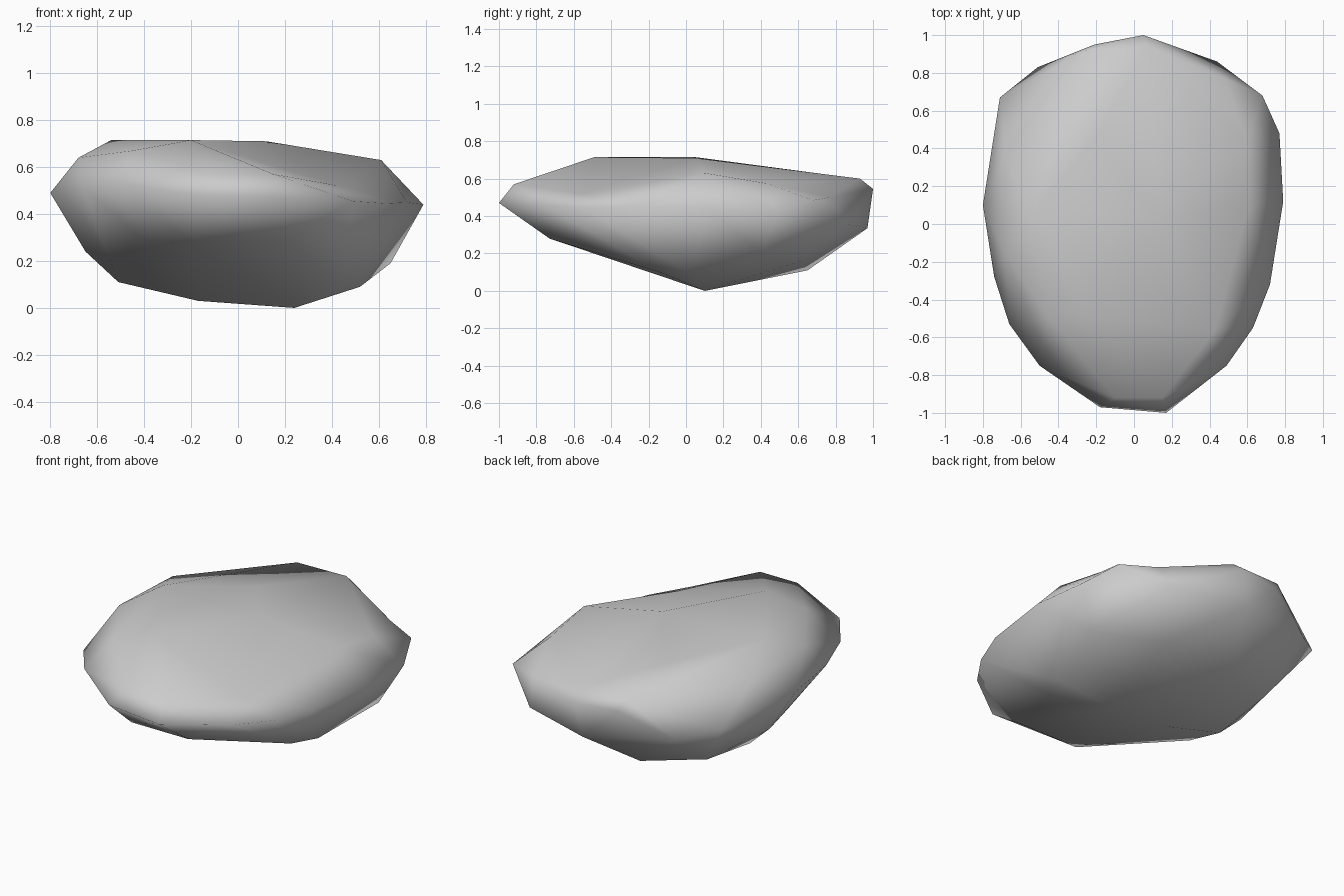
import bpy, bmesh

# widest outline of the stone, back point first, then round the left side
rim = [
    (0.05, 1.0, 0.545), (-0.21, 0.95, 0.54), (-0.51, 0.83, 0.40), (-0.71, 0.67, 0.46),
    (-0.80, 0.10, 0.49), (-0.74, -0.28, 0.49), (-0.66, -0.53, 0.515), (-0.50, -0.75, 0.53),
    (-0.18, -0.97, 0.48), (0.17, -1.0, 0.47), (0.49, -0.75, 0.455), (0.63, -0.55, 0.445),
    (0.72, -0.32, 0.45), (0.79, 0.12, 0.44), (0.77, 0.48, 0.42), (0.68, 0.68, 0.485),
    (0.44, 0.86, 0.355),
]
# gently tilted top face
crown = [
    (-0.54, 0.05, 0.715), (-0.20, -0.49, 0.715), (0.12, 0.05, 0.71),
    (-0.68, -0.16, 0.64), (-0.68, 0.35, 0.62), (-0.45, -0.50, 0.67),
    (-0.10, -0.92, 0.57), (0.15, -0.92, 0.57), (0.61, 0.10, 0.63),
    (0.07, 0.93, 0.60), (-0.25, 0.92, 0.60),
]
# keel-like underside
belly = [
    (0.24, 0.10, 0.0), (-0.17, 0.10, 0.03), (-0.51, 0.12, 0.11), (-0.65, 0.13, 0.24),
    (0.45, -0.14, 0.10), (0.52, 0.02, 0.09), (0.65, 0.41, 0.19), (-0.15, 0.65, 0.11),
    (-0.50, 0.51, 0.16), (0.30, 0.62, 0.16), (0.01, 0.97, 0.335), (-0.20, -0.73, 0.28),
    (0.18, -0.73, 0.28), (-0.40, -0.53, 0.29), (-0.55, -0.18, 0.21),
]
# worn hollows in the top: hull point, then how far it sinks
hollows = [(0.43, -0.56, 0.61, 0.09), (0.48, 0.77, 0.56, 0.06),
           (-0.20, 0.46, 0.69, 0.045), (0.60, 0.43, 0.60, 0.025)]

# faceted stone shell wrapped round all layers
bm = bmesh.new()
for p in rim + crown + belly:
    bm.verts.new(p)
sink = [(bm.verts.new(h[:3]), h[3]) for h in hollows]
bmesh.ops.convex_hull(bm, input=bm.verts[:])
for v, drop in sink:
    v.co.z -= drop
bmesh.ops.delete(bm, geom=[v for v in bm.verts if not v.link_faces], context='VERTS')
bmesh.ops.recalc_face_normals(bm, faces=bm.faces[:])
for f in bm.faces:
    f.smooth = True
mesh = bpy.data.meshes.new("stone")
bm.to_mesh(mesh)
bm.free()
stone = bpy.data.objects.new("stone", mesh)
bpy.context.collection.objects.link(stone)
